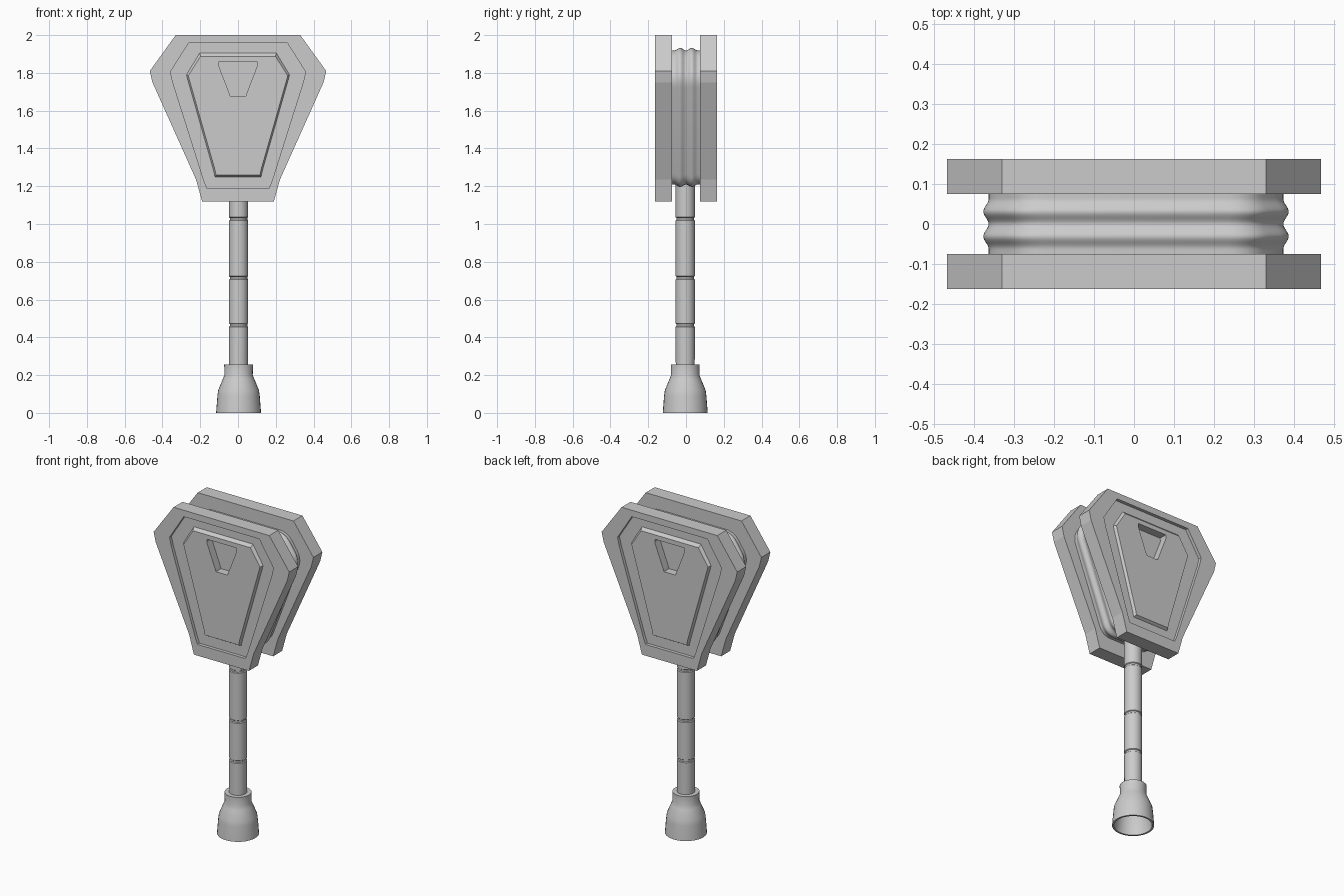
import bpy, bmesh, math
from mathutils import Vector

if "Cube" in bpy.data.objects:
    bpy.data.objects.remove(bpy.data.objects["Cube"])


def skin(name, loops, smooth=False, cap_start=True, cap_end=True):
    """Bridge equal-length closed loops, optionally capping both ends."""
    bm = bmesh.new()
    rings = [[bm.verts.new(p) for p in loop] for loop in loops]
    n = len(rings[0])
    for a, b in zip(rings, rings[1:]):
        for i in range(n):
            j = (i + 1) % n
            bm.faces.new((a[i], a[j], b[j], b[i]))
    if cap_start:
        bm.faces.new(rings[0][::-1])
    if cap_end:
        bm.faces.new(rings[-1])
    bmesh.ops.recalc_face_normals(bm, faces=bm.faces)
    mesh = bpy.data.meshes.new(name)
    bm.to_mesh(mesh)
    bm.free()
    ob = bpy.data.objects.new(name, mesh)
    bpy.context.collection.objects.link(ob)
    if smooth:
        bpy.ops.object.select_all(action='DESELECT')
        ob.select_set(True)
        bpy.context.view_layer.objects.active = ob
        bpy.ops.object.shade_smooth_by_angle(angle=math.radians(35))
    return ob


def mirrored(half):
    """Right-hand outline (top to bottom) completed with its mirror image."""
    return half + [(-x, z) for x, z in reversed(half)]


def lathe(name, profile, sides=32, center=(0.003, -0.004), caps=True):
    loops = [[(center[0] + r * math.cos(2 * math.pi * i / sides),
               center[1] + r * math.sin(2 * math.pi * i / sides), z)
              for i in range(sides)] for r, z in profile]
    return skin(name, loops, True, caps, caps)


# Outlines of the shield plates, from rim to inner window
rim = mirrored([(.33, 2), (.467, 1.81), (.453, 1.75), (.222, 1.235), (.19, 1.12)])
recess = mirrored([(.26, 1.96), (.358, 1.805), (.345, 1.75), (.182, 1.235), (.165, 1.19)])
panel = mirrored([(.203, 1.905), (.273, 1.79), (.268, 1.77), (.13, 1.285), (.122, 1.25)])
panel_top = mirrored([(.198, 1.888), (.263, 1.785), (.258, 1.765), (.124, 1.295), (.116, 1.26)])
window = mirrored([(.1, 1.86), (.103, 1.84), (.099, 1.83), (.045, 1.69), (.04, 1.675)])

# Front and back plates with recessed frame, raised panel and sunken window
for name, side in (("front_plate", -1), ("back_plate", 1)):
    steps = [(rim, .075), (rim, .163), (recess, .163), (recess, .143),
             (panel, .143), (panel_top, .16), (window, .16), (window, .11)]
    skin(name, [[(x, side * y, z) for x, z in o] for o, y in steps])


def rounded(points, radius, steps=6):
    """Round each polygon corner with a short quadratic curve."""
    out = []
    pts = [Vector(p) for p in points]
    for i, p in enumerate(pts):
        a = p + (pts[i - 1] - p).normalized() * radius
        b = p + (pts[(i + 1) % len(pts)] - p).normalized() * radius
        for k in range(steps + 1):
            t = k / steps
            out.append((1 - t) ** 2 * a + 2 * t * (1 - t) * p + t * t * b)
    return out


# Ribbed core between the plates
core = rounded(mirrored([(.295, 1.932), (.395, 1.785), (.17, 1.196)]), .06)
mid = Vector((0, 1.564))
loops = []
for k in range(-14, 15):
    y = k * .078 / 14
    phase = min(abs(y), .062) / .062
    inset = .0065 * (1 + math.cos(2 * math.pi * phase))
    loops.append([(mid.x + .005 + (p.x - mid.x) * (1 - inset / .37), y,
                   mid.y + (p.y - mid.y) * (1 - inset / .37)) for p in core])
skin("ribbed_core", loops, True)

# Handle with ring grooves
grip = [(.05, .2)]
for z in (.465, .715, 1.027):
    grip += [(.051, z - .009), (.046, z - .005), (.046, z + .005), (.051, z + .009)]
grip.append((.051, 1.25))
lathe("handle", grip)

# Flared hollow foot
lathe("foot", [(.05, .24), (.05, .257), (.076, .257), (.075, .2), (.084, .178), (.108, .12),
               (.112, .09), (.119, 0), (.108, 0), (.098, .09), (.07, .16), (.02, .19)])
